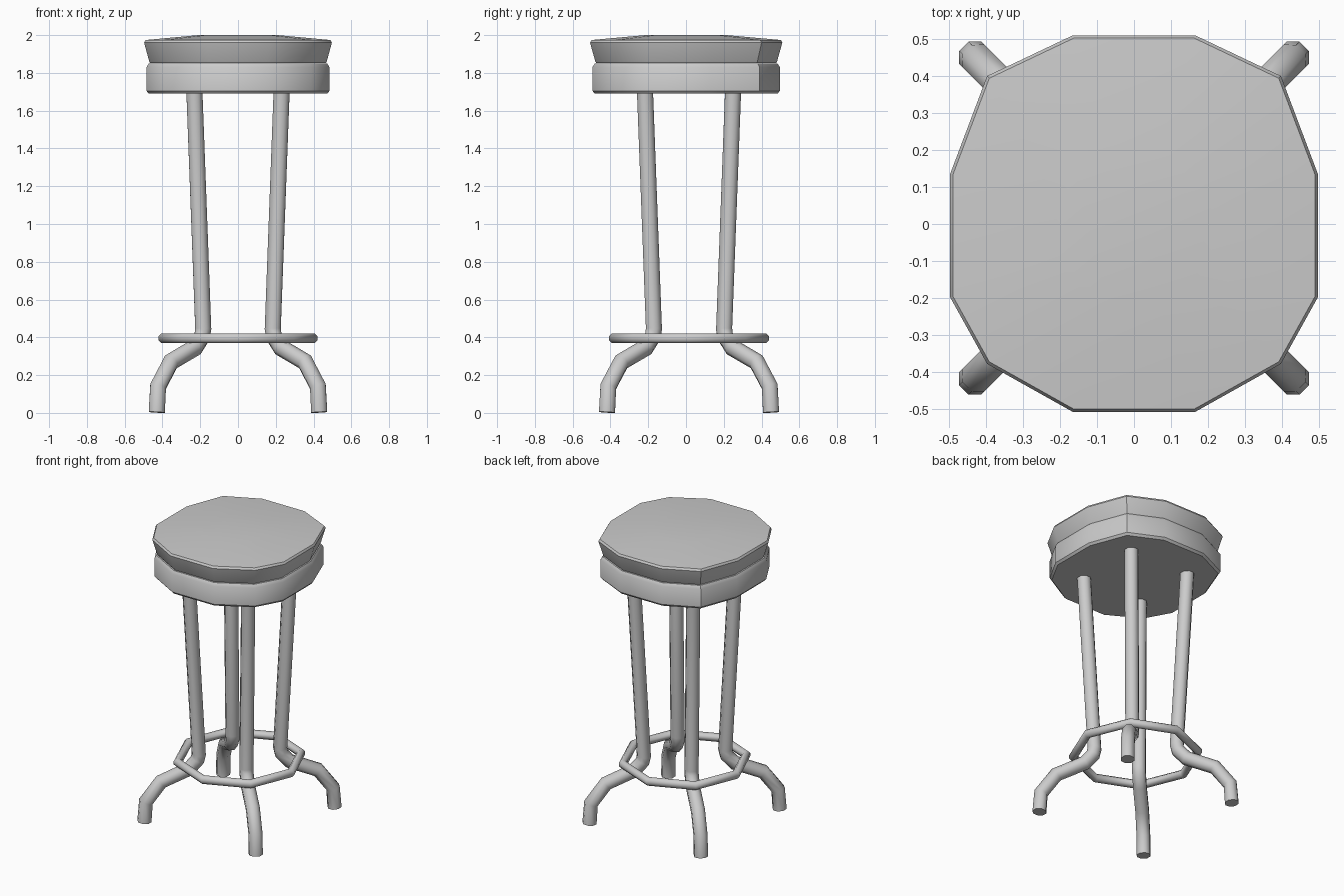
import bpy, bmesh, math

if "Cube" in bpy.data.objects:
    bpy.data.objects.remove(bpy.data.objects["Cube"])

CY = 0.016  # centre of the leg assembly in y

# twelve-sided seat outline: right half, mirrored to the left
HALF = [(0.165, -0.508), (0.397, -0.378), (0.497, -0.198),
        (0.497, 0.135), (0.397, 0.40), (0.165, 0.51)]
OUTLINE = HALF + [(-x, y) for x, y in reversed(HALF)]


def smooth(ob, angle):
    bpy.ops.object.select_all(action='DESELECT')
    ob.select_set(True)
    bpy.context.view_layer.objects.active = ob
    bpy.ops.object.shade_smooth_by_angle(angle=math.radians(angle))


def loft(name, levels):
    """Stack scaled copies of the seat outline as (scale, z) rings."""
    bm = bmesh.new()
    rings = [[bm.verts.new((x * s, y * s, z)) for x, y in OUTLINE] for s, z in levels]
    n = len(OUTLINE)
    for a, b in zip(rings, rings[1:]):
        for i in range(n):
            j = (i + 1) % n
            bm.faces.new((a[i], a[j], b[j], b[i]))
    bm.faces.new(rings[0][::-1])
    bm.faces.new(rings[-1])
    me = bpy.data.meshes.new(name)
    bm.to_mesh(me)
    bm.free()
    ob = bpy.data.objects.new(name, me)
    bpy.context.collection.objects.link(ob)
    smooth(ob, 35)


def tube(name, pts, radius, closed=False):
    """Eight-sided tube along a path, converted to mesh."""
    cu = bpy.data.curves.new(name, 'CURVE')
    cu.dimensions = '3D'
    cu.bevel_depth = radius
    cu.bevel_resolution = 2
    cu.use_fill_caps = not closed
    sp = cu.splines.new('POLY')
    sp.points.add(len(pts) - 1)
    for p, co in zip(sp.points, pts):
        p.co = (*co, 1)
        p.tilt = math.pi / 8
    sp.use_cyclic_u = closed
    ob = bpy.data.objects.new(name, cu)
    bpy.context.collection.objects.link(ob)
    bpy.ops.object.select_all(action='DESELECT')
    ob.select_set(True)
    bpy.context.view_layer.objects.active = ob
    bpy.ops.object.convert(target='MESH')
    ob = bpy.context.view_layer.objects.active
    ob.name = name
    smooth(ob, 50)


# seat base and cushion
loft("seat_base", [(0.95, 1.69), (0.975, 1.705), (0.975, 1.83), (0.95, 1.85)])
loft("seat_cushion", [(0.935, 1.852), (0.945, 1.86), (1.0, 1.96),
                      (0.985, 1.974), (0.42, 2.0)])

# four splayed legs: (offset on both axes, z)
PATH = [(0.231, 1.71), (0.184, 0.45), (0.19, 0.41), (0.228, 0.35),
        (0.355, 0.275), (0.423, 0.145), (0.43, 0.008)]
for side, sx in (("left", -1), ("right", 1)):
    for end, sy in (("front", -1), ("back", 1)):
        tube(f"{end}_{side}_leg", [(sx * d, CY + sy * d * 1.01, z) for d, z in PATH], 0.046)

# octagonal foot ring
tube("foot_ring", [(0.395 * math.cos(k * math.pi / 4),
                    CY + 0.398 * math.sin(k * math.pi / 4), 0.395) for k in range(8)],
     0.028, closed=True)

# rest the feet exactly on the ground
bpy.context.view_layer.update()
low = min((o.matrix_world @ v.co).z for o in bpy.data.objects if o.type == 'MESH'
          for v in o.data.vertices)
for o in bpy.data.objects:
    if o.name.endswith("_leg"):
        o.location.z -= low
